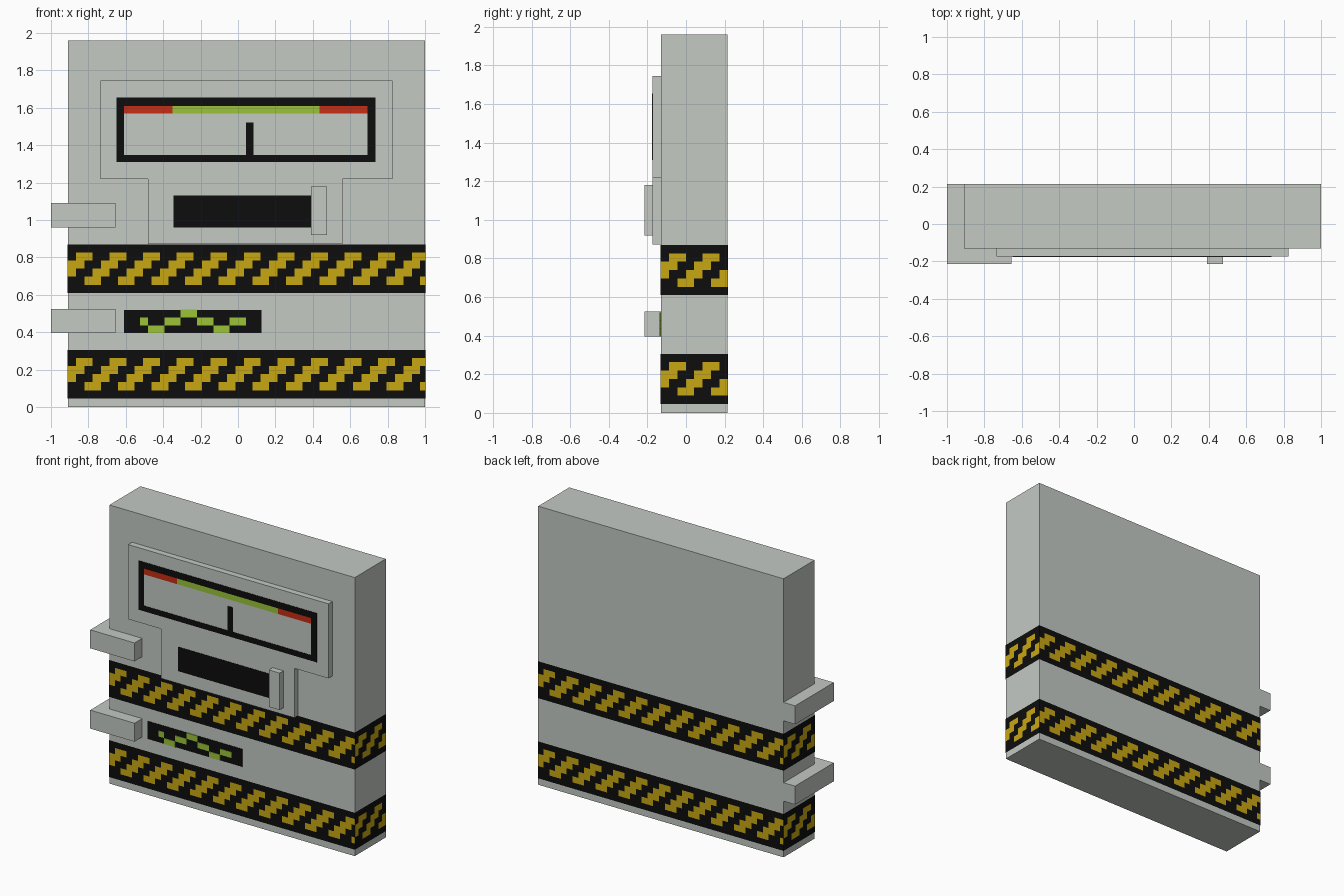
import bpy
import bmesh
from mathutils import Vector

if "Cube" in bpy.data.objects:
    bpy.data.objects.remove(bpy.data.objects["Cube"], do_unlink=True)


def material(name, rgb):
    m = bpy.data.materials.new(name)
    m.use_nodes = True
    m.diffuse_color = (*rgb, 1)
    m.node_tree.nodes["Principled BSDF"].inputs["Base Color"].default_value = (*rgb, 1)
    return m


GREY = material("pale_grey", (0.55, 0.585, 0.553))
BLACK = material("black", (0.004, 0.004, 0.004))
YELLOW = material("hazard_yellow", (0.58, 0.385, 0.006))
LIME = material("lime_green", (0.328, 0.546, 0.04))
RED = material("signal_red", (0.578, 0.026, 0.007))

LEFT, RIGHT, FRONT, BACK = -0.91, 1.0, -0.13, 0.215
PANEL_FRONT, HANDLE_FRONT = -0.173, -0.215
PAINT = 0.003


def finish(name, bm, mats):
    mesh = bpy.data.meshes.new(name)
    bm.to_mesh(mesh)
    bm.free()
    for m in mats:
        mesh.materials.append(m)
    obj = bpy.data.objects.new(name, mesh)
    bpy.context.collection.objects.link(obj)
    return obj


def prism(name, outline, direction, mat):
    """Extrude a flat outline along a direction."""
    bm = bmesh.new()
    face = bm.faces.new([bm.verts.new(p) for p in outline])
    ext = bmesh.ops.extrude_face_region(bm, geom=[face])
    moved = [g for g in ext["geom"] if isinstance(g, bmesh.types.BMVert)]
    bmesh.ops.translate(bm, verts=moved, vec=Vector(direction))
    bmesh.ops.recalc_face_normals(bm, faces=bm.faces)
    return finish(name, bm, [mat])


def block(name, x0, x1, z0, z1, y0, y1, mat):
    outline = [(x0, y0, z0), (x1, y0, z0), (x1, y0, z1), (x0, y0, z1)]
    return prism(name, outline, (0, y1 - y0, 0), mat)


def paint(name, x0, x1, z0, z1, surface, mat, layers=1):
    """Thin painted plate on a front surface."""
    return block(name, x0, x1, z0, z1, surface - PAINT * layers, surface, mat)


def hazard_band(name, z0):
    """Wrap of small cells round the body, coloured in diagonal steps."""
    bm = bmesh.new()
    e = 0.0015
    corners = [Vector(c) for c in ((LEFT - e, FRONT - e, z0), (RIGHT + e, FRONT - e, z0),
                                   (RIGHT + e, BACK + e, z0), (LEFT - e, BACK + e, z0))]
    rows, row_h = 6, 0.0433
    for i, a in enumerate(corners):
        b = corners[(i + 1) % 4]
        length = (b - a).length
        columns = length / (0.0449 if i % 2 == 0 else 0.0435)
        count = int(columns) + 1
        grid = [[bm.verts.new(a.lerp(b, min(c / columns, 1)) + Vector((0, 0, r * row_h)))
                 for c in range(count + 1)] for r in range(rows + 1)]
        for r in range(rows):
            for c in range(count):
                face = bm.faces.new((grid[r][c], grid[r][c + 1],
                                     grid[r + 1][c + 1], grid[r + 1][c]))
                step = rows - 1 - r
                inside = 0 < r < rows - 1
                face.material_index = int(inside and (c + step - 2) % 4 < 2)
    bmesh.ops.remove_doubles(bm, verts=bm.verts, dist=0.0001)
    return finish(name, bm, [BLACK, YELLOW])


# Main slab and its two hazard bands
block("body", LEFT, RIGHT, 0, 1.96, FRONT, BACK, GREY)
hazard_band("lower_hazard_band", 0.046)
hazard_band("upper_hazard_band", 0.61)

# Raised T-shaped panel
half = [(0.825, 1.745), (0.825, 1.22), (0.56, 1.22), (0.56, 0.872)]
other = [(-0.48, 0.872), (-0.48, 1.22), (-0.735, 1.22), (-0.735, 1.745)]
prism("front_panel", [(x, PANEL_FRONT, z) for x, z in half + other],
      (0, FRONT - PANEL_FRONT, 0), GREY)

# Hinges wrapping the right edge
for label, z in (("lower", 0.395), ("upper", 0.96)):
    profile = [(-1, HANDLE_FRONT), (-0.655, HANDLE_FRONT), (-0.655, FRONT),
               (LEFT, FRONT), (LEFT, BACK), (-1, BACK)]
    prism(label + "_hinge", [(x, y, z) for x, y in profile], (0, 0, 0.13), GREY)

# Handle beside the dark slot
block("handle", 0.39, 0.475, 0.92, 1.18, HANDLE_FRONT, PANEL_FRONT, GREY)
paint("slot", -0.345, 0.39, 0.96, 1.13, PANEL_FRONT, BLACK)

# Gauge: frame, coloured scale and needle
for side, x0, x1 in (("right", -0.65, -0.61), ("left", 0.692, 0.735)):
    paint("gauge_frame_" + side, x0, x1, 1.31, 1.655, PANEL_FRONT, BLACK)
for side, z0, z1 in (("bottom", 1.31, 1.348), ("top", 1.61, 1.655)):
    paint("gauge_frame_" + side, -0.61, 0.692, z0, z1, PANEL_FRONT, BLACK)
paint("gauge_needle", 0.043, 0.083, 1.348, 1.52, PANEL_FRONT, BLACK)
for part, x0, x1, mat in (("low", -0.61, -0.35, RED), ("middle", -0.35, 0.435, LIME),
                          ("high", 0.435, 0.692, RED)):
    paint("gauge_scale_" + part, x0, x1, 1.57, 1.61, PANEL_FRONT, mat)

# Small screen with a stepped trace
paint("screen", -0.61, 0.125, 0.395, 0.52, FRONT, BLACK)
cell = 0.0437
x = -0.525
for i, (width, level) in enumerate(((1, 1), (2, 0), (2, 1), (2, 2), (2, 1), (2, 0), (2, 1))):
    z = 0.395 + level * 0.0417
    paint(f"screen_trace_{i + 1}", x, x + width * cell, z, z + 0.0417, FRONT, LIME, 2)
    x += width * cell
